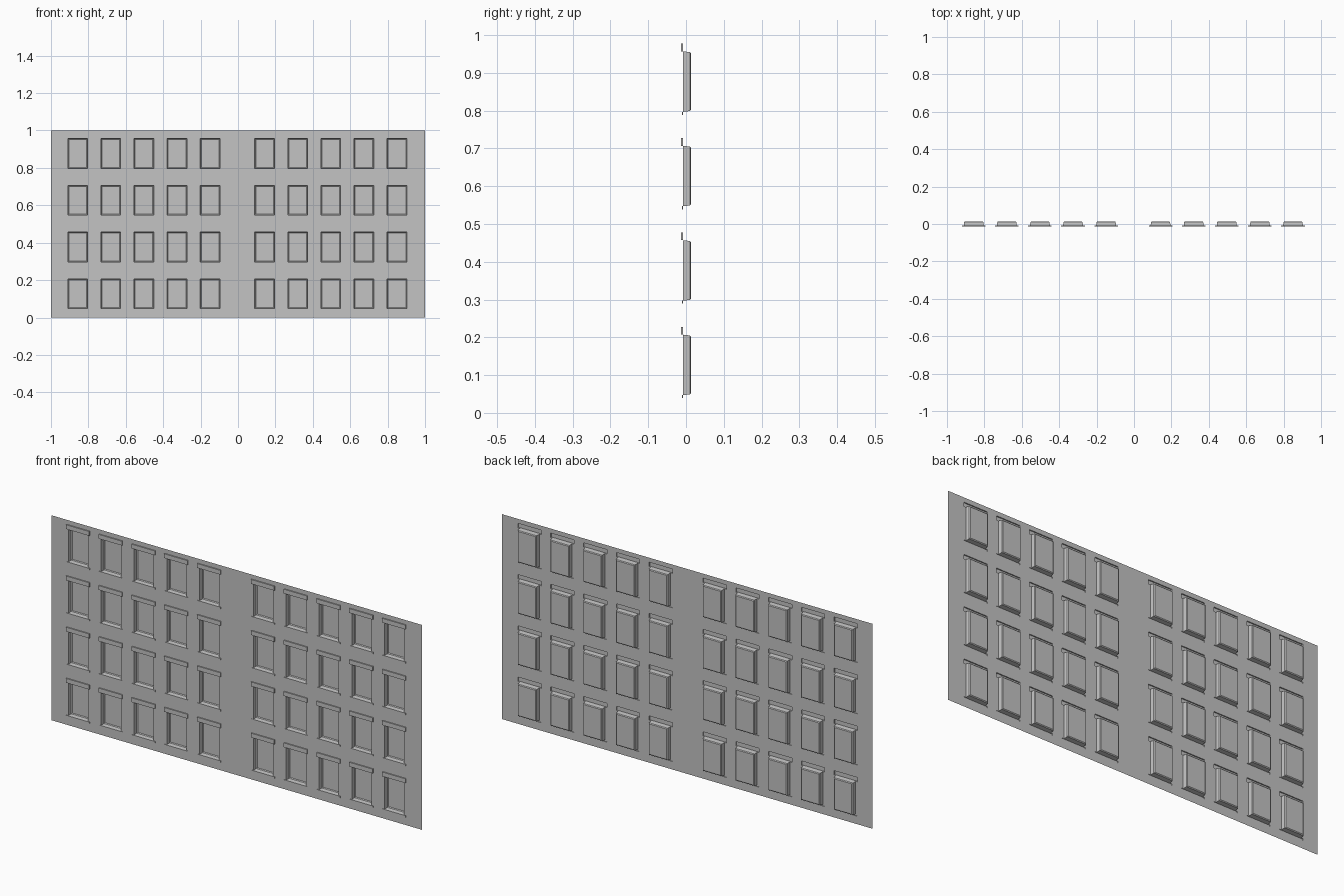
import bpy
import bmesh

cube = bpy.data.objects.get("Cube")
if cube:
    bpy.data.objects.remove(cube, do_unlink=True)

# Layout of the facade
WALL_Y = -0.008
PITCH_X, PITCH_Z = 0.177, 0.25
OPEN_W, OPEN_H, LEDGE_W = 0.106, 0.16, 0.126
LINTEL_H, SILL_H = 0.021, 0.008

centres = [start + PITCH_X * k for start in (-0.857, 0.142) for k in range(5)]
sills = [0.047 + PITCH_Z * k for k in range(4)]

# Cut lines: ledge end, jamb, jamb, ledge end / sill, opening, opening top, lintel top
xs = [-1.0]
for c in centres:
    xs += [c - LEDGE_W / 2, c - OPEN_W / 2, c + OPEN_W / 2, c + LEDGE_W / 2]
xs.append(1.0)
zs = [0.0]
for z in sills:
    zs += [z - SILL_H, z, z + OPEN_H, z + OPEN_H + LINTEL_H]
zs.append(1.0)

# Wall sheet, with its cells sorted into window parts
bm = bmesh.new()
grid = [[bm.verts.new((x, WALL_Y, z)) for z in zs] for x in xs]
openings, lintel_cells, sill_cells = [], [], []
for i in range(len(xs) - 1):
    for j in range(len(zs) - 1):
        face = bm.faces.new((grid[i][j], grid[i + 1][j],
                             grid[i + 1][j + 1], grid[i][j + 1]))
        column, row = i % 4, j % 4
        if column == 2 and row == 2:
            openings.append(face)
        elif column and row == 3:
            lintel_cells.append(face)
        elif column and row == 1:
            sill_cells.append(face)
bm.normal_update()


def push(faces, inset, depth):
    """Inset the faces and move them out (+) or in (-)."""
    bmesh.ops.inset_region(bm, faces=faces, thickness=inset, depth=depth,
                           use_boundary=True, use_even_offset=True)
    bm.normal_update()


# Lintels and sills stand proud of the wall
push(lintel_cells, 0.0, 0.0055)
push(sill_cells, 0.0, 0.003)

# Window recesses: deep reveal, then a chamfer round the pane
push(openings, 0.002, -0.0185)
push(openings, 0.004, -0.003)

mesh = bpy.data.meshes.new("facade_wall")
bm.to_mesh(mesh)
bm.free()
wall = bpy.data.objects.new("facade_wall", mesh)
bpy.context.collection.objects.link(wall)

# Plain grey finish
colour = (0.55, 0.55, 0.55, 1.0)
grey = bpy.data.materials.new("plain_grey")
grey.use_nodes = True
grey.diffuse_color = colour
grey.node_tree.nodes["Principled BSDF"].inputs["Base Color"].default_value = colour
mesh.materials.append(grey)
